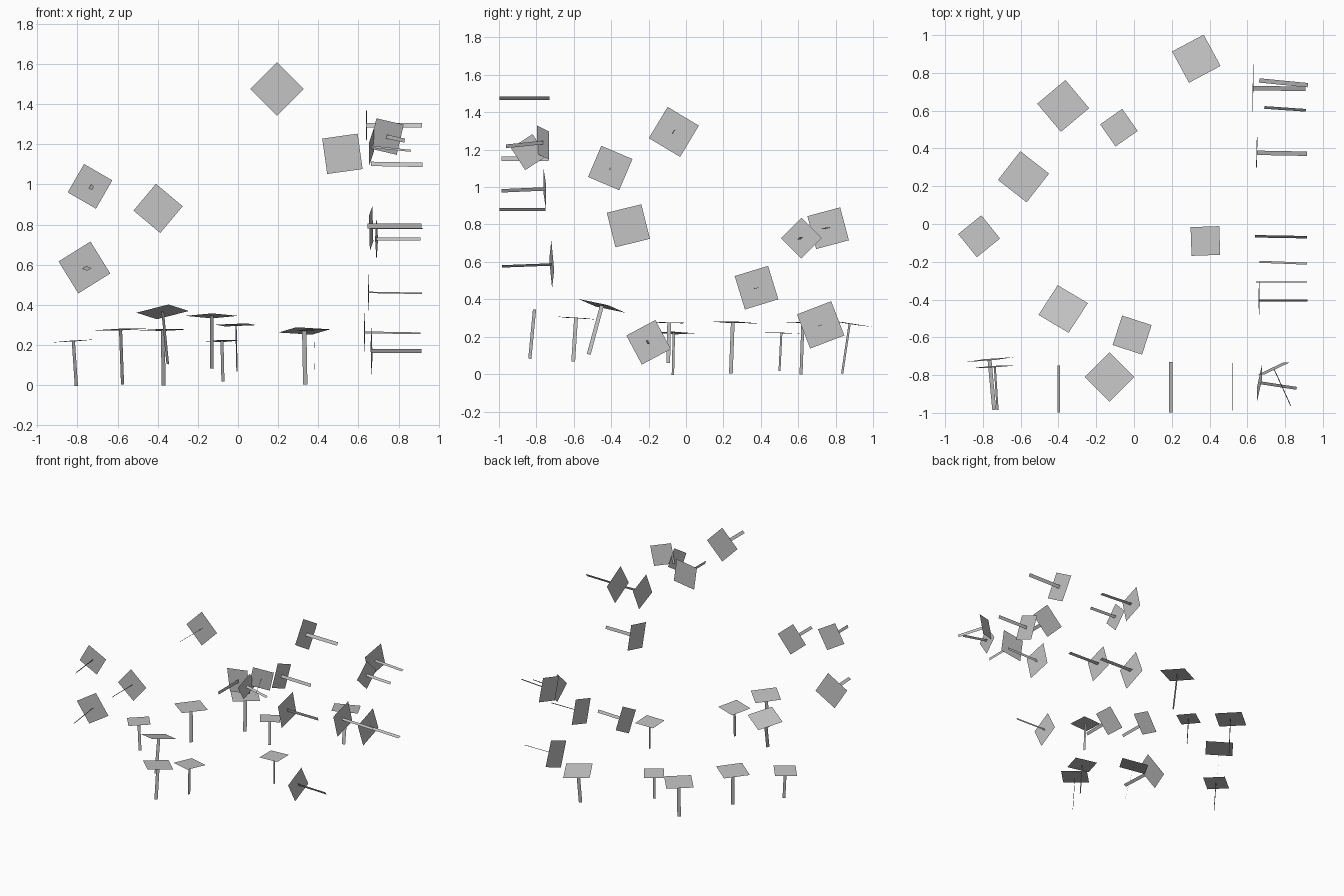
import bpy
import bmesh
from math import cos, sin, radians, sqrt
from mathutils import Vector

default_cube = bpy.data.objects.get("Cube")
if default_cube:
    bpy.data.objects.remove(default_cube, do_unlink=True)

# One plain grey for everything
grey = bpy.data.materials.new("plain_grey")
grey.use_nodes = True
grey_colour = (0.55, 0.55, 0.55, 1)
grey.diffuse_color = grey_colour
grey.node_tree.nodes["Principled BSDF"].inputs["Base Color"].default_value = grey_colour

# Every piece has the same proportions, only scaled
STEM_LENGTH = 1.42
STEM_WIDTH = 0.13


def make_quad(name, corners):
    """Single flat sheet through four corners."""
    mesh = bpy.data.meshes.new(name)
    bm = bmesh.new()
    bm.faces.new([bm.verts.new(corner) for corner in corners])
    bm.to_mesh(mesh)
    bm.free()
    mesh.materials.append(grey)
    sheet = bpy.data.objects.new(name, mesh)
    bpy.context.collection.objects.link(sheet)
    return sheet


def make_piece(name, axes, direction, row):
    """Square plate with a thin flat stem standing square to it."""
    across, up, depth, lean_across, lean_up, turn, size = row
    axis_a, axis_b, axis_c = axes
    centre = axis_a * across + axis_b * up + axis_c * depth

    # Stem direction from its sideways lean
    length = size * STEM_LENGTH
    along = sqrt(length ** 2 - lean_across ** 2 - lean_up ** 2)
    stem = axis_a * lean_across + axis_b * lean_up + axis_c * (along * direction)

    # Plate edge direction, kept perpendicular to the stem
    angle = radians(turn)
    edge = axis_a * cos(angle) + axis_b * sin(angle)
    edge -= axis_c * (edge.dot(stem) / stem.dot(axis_c))
    edge.normalize()
    side = edge.cross(stem).normalized()

    u = edge * (size / 2)
    v = side * (size / 2)
    if u.cross(v).dot(stem) > 0:
        v = -v
    make_quad(name + "_plate",
              [centre - u - v, centre + u - v, centre + u + v, centre - u + v])

    w = edge * (size * STEM_WIDTH / 2)
    make_quad(name + "_stem",
              [centre - w, centre + w, centre + stem + w, centre + stem - w])


X = Vector((1, 0, 0))
Y = Vector((0, 1, 0))
Z = Vector((0, 0, 1))

# Rows: across, up, depth, stem lean across, stem lean up, turn, size
floor_rows = [
    (.33, .875, .27, .005, -.04, 28, .19),
    (-.375, .625, .275, .005, -.01, 40, .195),
    (-.08, .51, .22, .005, -.01, 35, .143),
    (-.585, .25, .277, .01, -.01, 52, .193),
    (-.82, -.065, .22, .015, -.005, 39, .158),
    (.378, -.09, .275, .005, -.005, 92, .152),
    (-.375, -.45, .365, .025, -.07, 57, .19),
    (-.01, -.588, .3, .005, -.015, 72, .164),
    (-.13, -.81, .345, 0, -.025, 45, .186),
]
front_rows = [
    (.195, 1.475, -.73, 0, 0, 45, .188),
    (.52, 1.152, -.735, 0, 0, 98, .178),
    (-.737, .99, -.755, .015, -.01, 60, .163),
    (-.398, .88, -.75, 0, 0, 50, .174),
    (-.765, .586, -.718, .025, -.01, 32, .188),
    (.74, 1.238, -.765, .09, -.02, 77, .154),
]
side_rows = [
    (-.065, 1.295, .64, -.005, 0, 59, .195),
    (-.405, 1.102, .662, 0, -.005, 67, .181),
    (-.308, .793, .645, 0, 0, -76, .19),
    (.76, .78, .663, -.025, 0, 15, .182),
    (.617, .727, .69, -.015, 0, 45, .155),
    (.377, .462, .65, -.005, -.005, 17, .187),
    (.72, .263, .63, -.005, -.005, 21, .196),
    (-.2, .17, .665, -.01, 0, -62, .176),
    (-.84, 1.187, .665, -.03, -.02, 33, .14),
]

# Plates facing up, with stems to the floor
for number, row in enumerate(floor_rows):
    make_piece("floor_%d" % number, (X, Y, Z), -1, row)

# Plates with stems pointing to the front
for number, row in enumerate(front_rows):
    make_piece("front_%d" % number, (X, Z, Y), -1, row)

# Plates with stems pointing to the left side
for number, row in enumerate(side_rows):
    make_piece("side_%d" % number, (Y, Z, X), 1, row)
